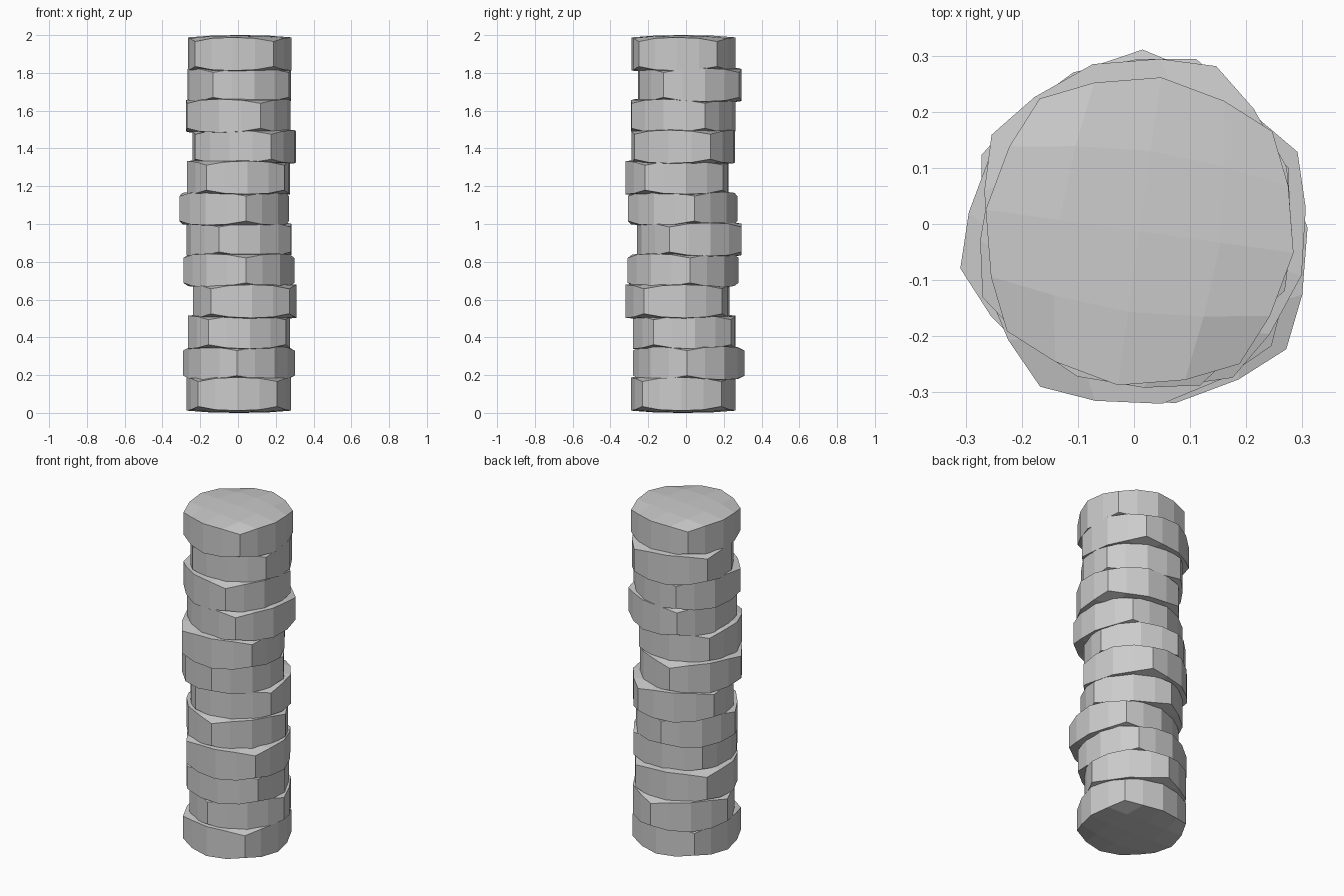
import bpy, bmesh
from math import sin, cos, radians, hypot

if "Cube" in bpy.data.objects:
    bpy.data.objects.remove(bpy.data.objects["Cube"])

# Per disc, bottom to top: x offset, y offset, rotation in degrees
DISCS = [
    (.005, -.015, 43), (.005, .015, -2), (.005, -.01, -33), (.035, -.045, -37),
    (.005, -.015, 7), (.005, .0175, -21), (-.02, -.0175, 12), (.0025, -.0475, -35),
    (.0325, -.015, 29), (.0025, -.015, 23), (.0075, .02, -28), (.01, -.013, 37),
]


def cushion_point(i, j):
    """Point of a 5 x 5 rounded-square grid: x, y and half height."""
    ring, low = max(abs(i), abs(j)), min(abs(i), abs(j))
    if ring == 0:
        return 0, 0, .1
    if ring == 1:
        r, a, z = (.19, 45, .094) if low else (.145, 0, .098)
    else:
        r, a, z = [(.277, 0, .088), (.277, 25, .083), (.296, 45, .066)][low]
    x, y = r * cos(radians(a)), r * sin(radians(a))
    if abs(j) > abs(i):
        x, y = y, x
    return (x if i >= 0 else -x), (y if j >= 0 else -y), z


def make_disc(name, location, angle):
    bm = bmesh.new()
    span = range(-2, 3)
    caps = {}
    for s in (-1, 1):
        for i in span:
            for j in span:
                x, y, z = cushion_point(i, j)
                caps[s, i, j] = bm.verts.new((x, y, s * z))
        # Domed cap
        for i in span[:-1]:
            for j in span[:-1]:
                bm.faces.new([caps[s, i, j], caps[s, i + 1, j],
                              caps[s, i + 1, j + 1], caps[s, i, j + 1]])
    # Upright side wall
    rim = ([(i, -2) for i in range(-2, 2)] + [(2, j) for j in range(-2, 2)]
           + [(i, 2) for i in range(2, -2, -1)] + [(-2, j) for j in range(2, -2, -1)])
    for p, q in zip(rim, rim[1:] + rim[:1]):
        bm.faces.new([caps[-1, *p], caps[-1, *q], caps[1, *q], caps[1, *p]])
    bmesh.ops.recalc_face_normals(bm, faces=bm.faces)
    mesh = bpy.data.meshes.new(name)
    bm.to_mesh(mesh)
    bm.free()
    obj = bpy.data.objects.new(name, mesh)
    obj.location = location
    obj.rotation_euler.z = radians(angle)
    bpy.context.collection.objects.link(obj)


# Stack of twelve loosely aligned discs
for k, (x, y, turn) in enumerate(DISCS):
    # a grid corner sits at 45 degrees, turn is measured from the front
    make_disc(f"stacked_disc_{k + 1}", (x, y, .1 + k * 1.8 / 11), turn - 45)
